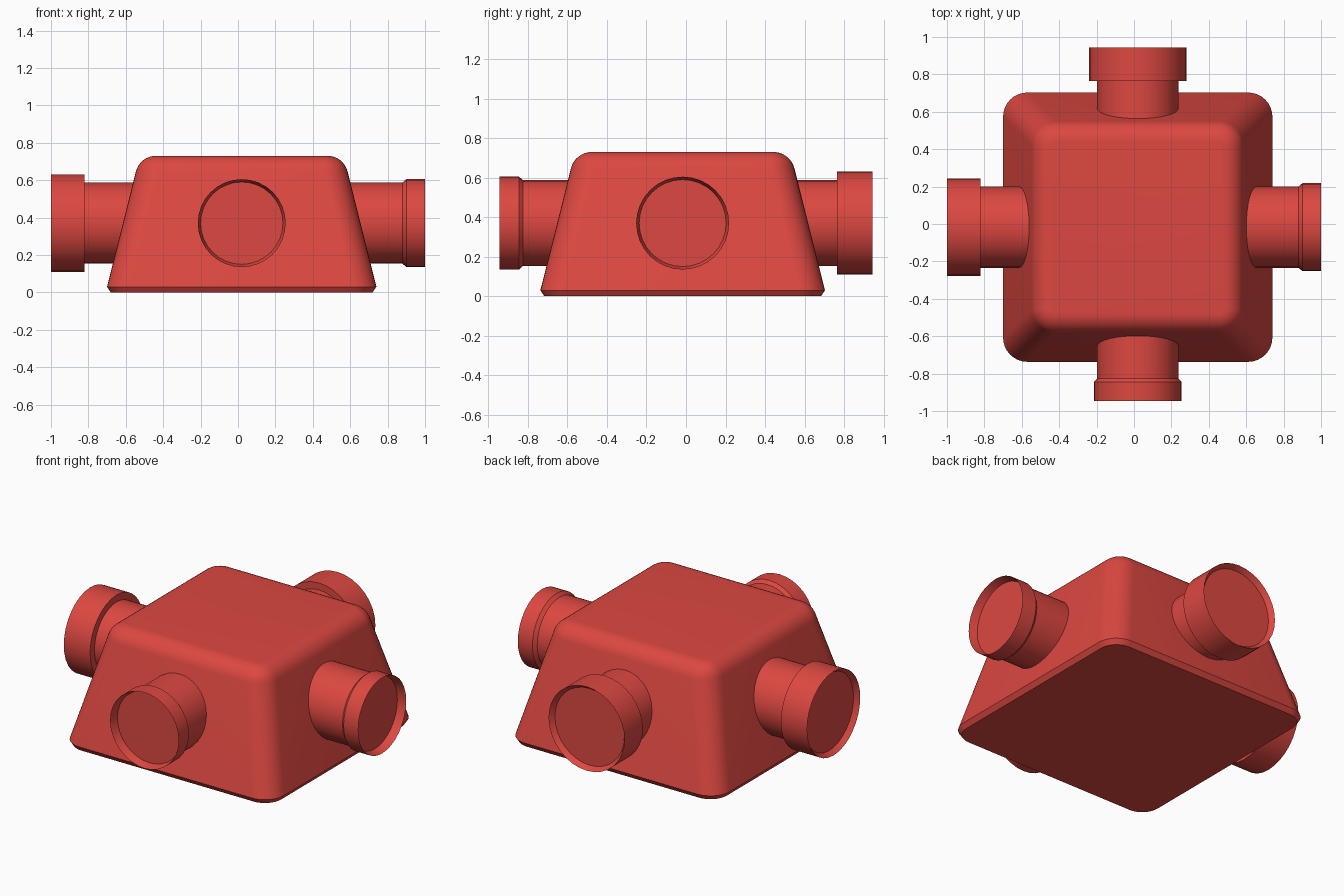
import bpy
import bmesh
import math
from mathutils import Matrix, Vector

cube = bpy.data.objects.get("Cube")
if cube:
    bpy.data.objects.remove(cube, do_unlink=True)

CENTRE = Vector((0.02, -0.017, 0.37))
SIDES = 32

red = bpy.data.materials.new("red_plastic")
red.use_nodes = True
red.diffuse_color = (0.72, 0.064, 0.052, 1)
red.node_tree.nodes["Principled BSDF"].inputs["Base Color"].default_value = red.diffuse_color


def loft(name, rings, angle):
    """Skin a stack of closed rings and cap both ends."""
    bm = bmesh.new()
    loops = [[bm.verts.new(p) for p in ring] for ring in rings]
    n = len(loops[0])
    for a, b in zip(loops, loops[1:]):
        for i in range(n):
            j = (i + 1) % n
            bm.faces.new((a[i], a[j], b[j], b[i]))
    bm.faces.new(loops[0][::-1])
    bm.faces.new(loops[-1])
    bmesh.ops.recalc_face_normals(bm, faces=bm.faces)
    mesh = bpy.data.meshes.new(name)
    bm.to_mesh(mesh)
    bm.free()
    mesh.materials.append(red)
    obj = bpy.data.objects.new(name, mesh)
    bpy.context.collection.objects.link(obj)
    bpy.ops.object.select_all(action="DESELECT")
    obj.select_set(True)
    bpy.context.view_layer.objects.active = obj
    bpy.ops.object.shade_smooth_by_angle(angle=math.radians(angle))
    return obj


def rounded_square(half, radius, z, steps=8):
    points = []
    for quarter in range(4):
        for s in range(steps + 1):
            t = math.pi / 2 * (quarter + s / steps)
            mid = math.pi / 2 * quarter + math.pi / 4
            c = (half - radius) * math.sqrt(2)
            points.append((CENTRE.x + c * math.cos(mid) + radius * math.cos(t),
                           CENTRE.y + c * math.sin(mid) + radius * math.sin(t), z))
    return points


# Tapered box with a chamfered foot and a rounded top edge
rings = [rounded_square(0.70, 0.11, 0), rounded_square(0.72, 0.13, 0.03)]
lean = math.atan(0.25)
for k in range(9):
    t = lean + (math.pi / 2 - lean) * k / 8
    rings.append(rounded_square(0.459 + 0.11 * math.cos(t),
                                0.02 + 0.11 * math.cos(t), 0.62 + 0.11 * math.sin(t)))
loft("junction_box", rings, 25)


def pipe(name, turn, length, profile):
    """Lathe a (radius, distance back from the end) profile about a horizontal axis."""
    spin = Matrix.Rotation(math.radians(turn), 4, "Z")
    origin = CENTRE.copy()
    axis = spin @ Vector((1, 0, 0))
    reach = length - origin.dot(axis) + origin.z * axis.z
    rings = []
    for radius, back in profile:
        ring = []
        for i in range(SIDES):
            a = math.tau * i / SIDES
            local = Vector((reach - back, radius * math.cos(a), radius * math.sin(a)))
            ring.append(origin + spin @ local)
        rings.append(ring)
    loft(name, rings, 25)


# Plain ends flare gently; socket ends step out to a wide sleeve
flared = [(0.217, 0.55), (0.217, 0.12), (0.235, 0.1), (0.235, 0), (0.22, 0.05)]
socket = [(0.217, 0.55), (0.217, 0.18), (0.26, 0.18), (0.26, 0), (0.238, 0.03)]
pipe("left_flared_pipe", 0, 1.0, flared)
pipe("front_flared_pipe", -90, 0.945, flared)
pipe("right_socket_pipe", 180, 1.0, socket)
pipe("back_socket_pipe", 90, 0.945, socket)
